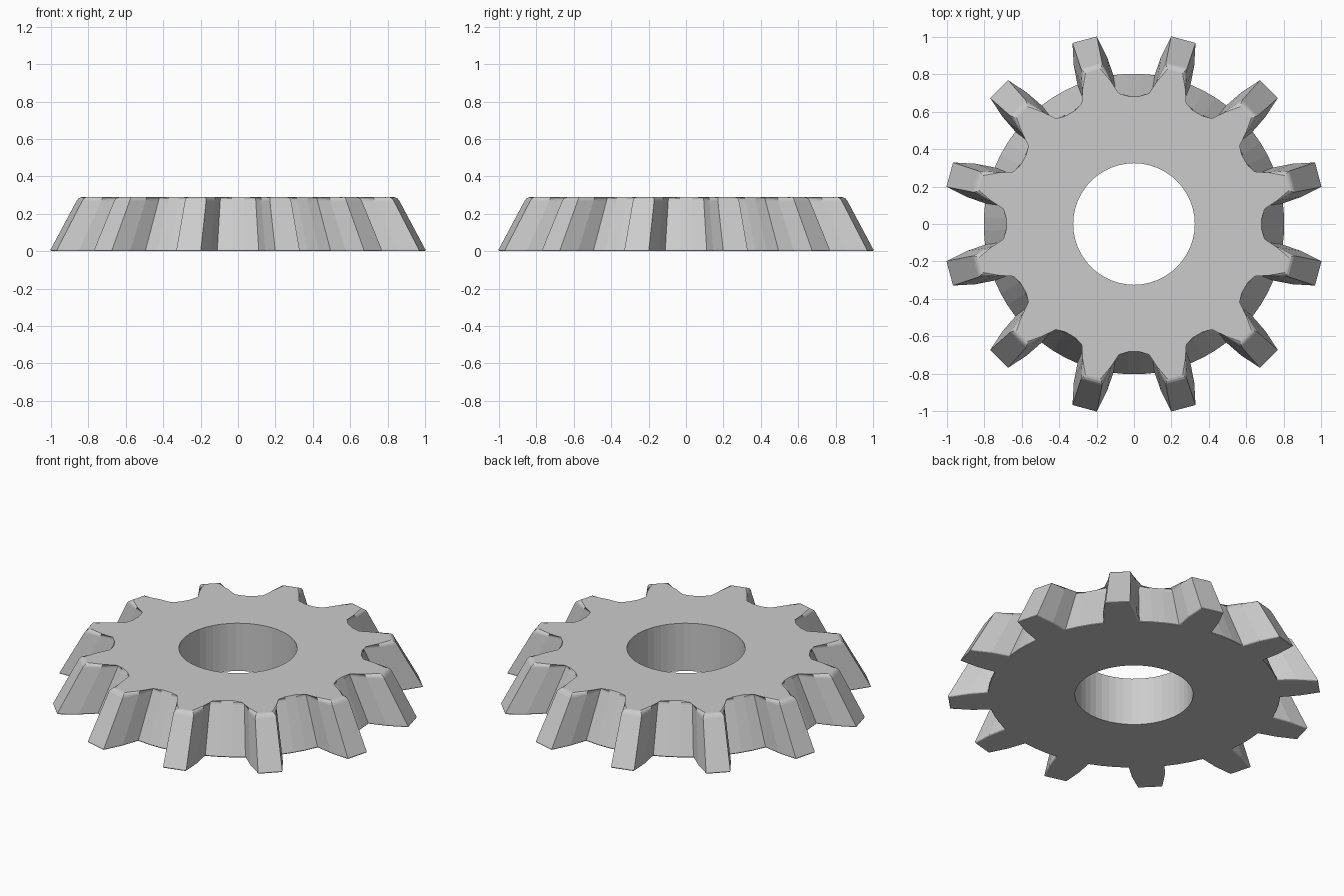
import bpy, bmesh, math

if "Cube" in bpy.data.objects:
    bpy.data.objects.remove(bpy.data.objects["Cube"])

TEETH = 12
HEIGHT = 0.29
TAPER = 0.847          # top outline relative to the bottom
HOLE_R = 0.325

# one tooth pitch: (angle from tooth centre in degrees, radius)
PITCH = [(-7.1, 0.807), (-5.8, 0.912), (-3.8, 1.026), (3.8, 1.026),
         (5.8, 0.912), (7.1, 0.807), (12.4, 0.807), (17.6, 0.807)]


def outline(bm, z, scale):
    verts = []
    for k in range(TEETH):
        for da, r in PITCH:
            a = math.radians(15 + k * 360 / TEETH + da)
            verts.append(bm.verts.new((r * scale * math.cos(a), r * scale * math.sin(a), z)))
    return verts


# tapered toothed body
bm = bmesh.new()
low = outline(bm, 0, 1)
high = outline(bm, HEIGHT, TAPER)
n = len(low)
for i in range(n):
    j = (i + 1) % n
    bm.faces.new((low[i], low[j], high[j], high[i]))
bottom = bm.faces.new(low[::-1])
top = bm.faces.new(high)

# rounded top and bottom rims
for face, width in ((top, 0.02), (bottom, 0.01)):
    bmesh.ops.bevel(bm, geom=list(face.edges), offset=width, segments=3,
                    profile=0.5, affect='EDGES', clamp_overlap=True)
    if face is top:
        bottom = min(bm.faces, key=lambda f: f.calc_center_median().z)
bmesh.ops.recalc_face_normals(bm, faces=bm.faces[:])
mesh = bpy.data.meshes.new("bevel_gear")
bm.to_mesh(mesh)
bm.free()
gear = bpy.data.objects.new("bevel_gear", mesh)
bpy.context.collection.objects.link(gear)

# straight shaft hole
bpy.ops.mesh.primitive_cylinder_add(vertices=48, radius=HOLE_R, depth=1, location=(0, 0, HEIGHT / 2))
cutter = bpy.context.object
cutter.name = "shaft_hole_cutter"
cutter.hide_render = True

bpy.context.view_layer.objects.active = gear
mod = gear.modifiers.new("shaft_hole", 'BOOLEAN')
mod.operation = 'DIFFERENCE'
mod.solver = 'EXACT'
mod.object = cutter
bpy.ops.object.modifier_apply(modifier=mod.name)
bpy.data.objects.remove(cutter)
